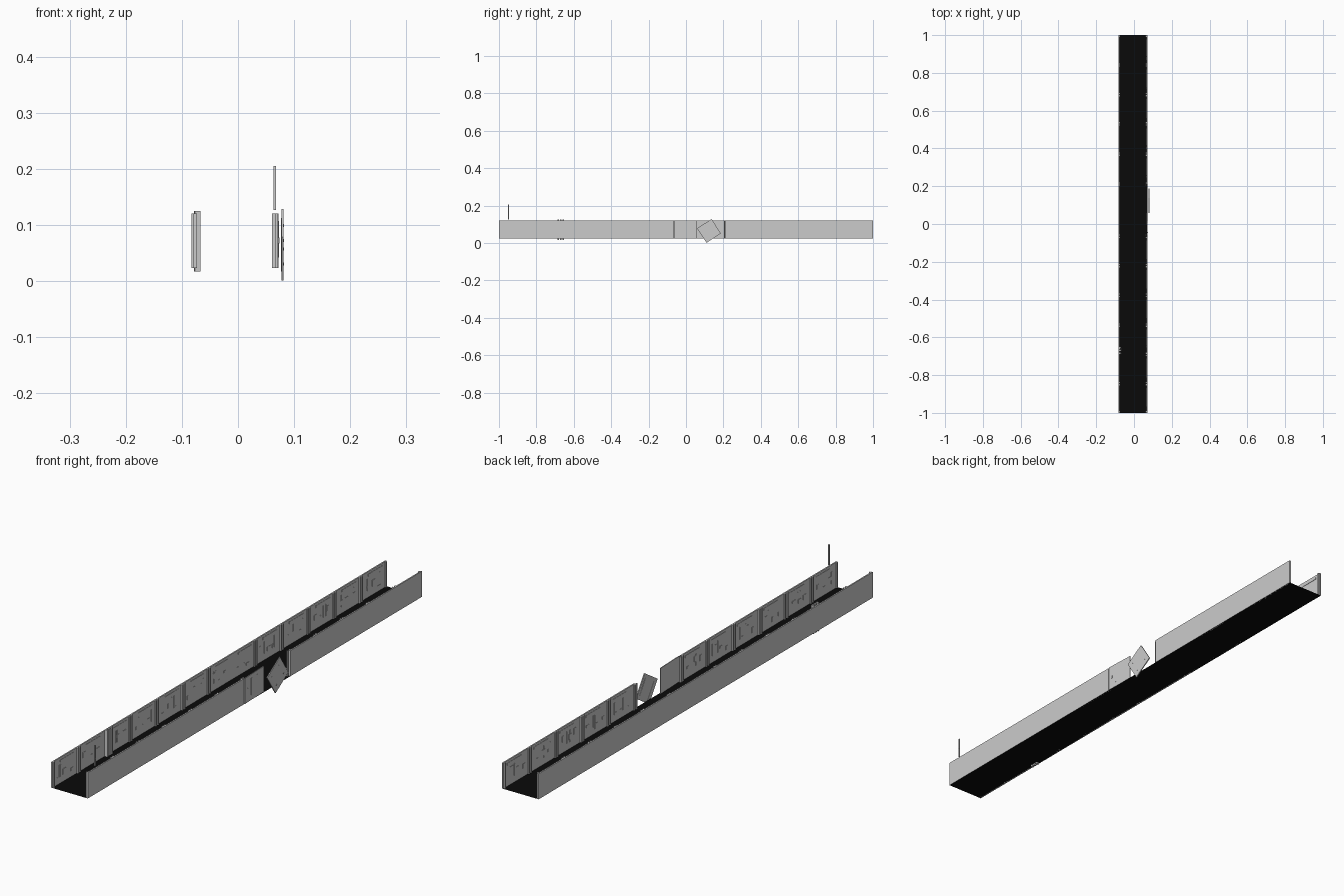
import bpy, math, random
from mathutils import Matrix, Vector

if "Cube" in bpy.data.objects:
    bpy.data.objects.remove(bpy.data.objects["Cube"])

random.seed(4)
Z0, Z1 = 0.024, 0.121
ZC, H = (Z0 + Z1) / 2, Z1 - Z0
SEAMS = [-1, -.845, -.69, -.535, -.377, -.22, -.065, .07, .212, .37, .53, .685, .842, 1]
LEFT, RIGHT = -0.083, 0.071          # outer wall faces


def mesh_from_boxes(name, boxes, matrix=None):
    """One object from a list of ((x0, x1), (y0, y1), (z0, z1)) boxes."""
    verts, faces = [], []
    for xs, ys, zs in boxes:
        b = len(verts)
        xs, ys, zs = sorted(xs), sorted(ys), sorted(zs)
        verts += [(x, y, z) for x in xs for y in ys for z in zs]
        faces += [tuple(b + i for i in f) for f in
                  ((0, 1, 3, 2), (4, 6, 7, 5), (0, 4, 5, 1),
                   (2, 3, 7, 6), (0, 2, 6, 4), (1, 5, 7, 3))]
    me = bpy.data.meshes.new(name)
    me.from_pydata(verts, [], faces)
    ob = bpy.data.objects.new(name, me)
    bpy.context.collection.objects.link(ob)
    if matrix is not None:
        ob.matrix_world = matrix
    return ob


# Black trench floor, a single sheet
me = bpy.data.meshes.new("trench_floor")
me.from_pydata([(LEFT, -1, Z0), (RIGHT, -1, Z0), (RIGHT, 1, Z0), (LEFT, 1, Z0)],
               [], [(0, 1, 2, 3)])
floor = bpy.data.objects.new("trench_floor", me)
bpy.context.collection.objects.link(floor)
black = bpy.data.materials.new("black")
black.diffuse_color = (0.003, 0.003, 0.003, 1)
black.use_nodes = True
black.node_tree.nodes["Principled BSDF"].inputs["Base Color"].default_value = black.diffuse_color
me.materials.append(black)


def wall(side, outer, inward, outer_spans, skipped_panels, skipped_ribs):
    def depth(a, b):
        return (outer + inward * a, outer + inward * b)

    # Smooth outer skin
    mesh_from_boxes(side + "_outer_skin",
                    [(depth(0, .002), s, (Z0, Z1)) for s in outer_spans])
    panels, ribs, details = [], [], []
    for i, (a, b) in enumerate(zip(SEAMS, SEAMS[1:])):
        if i in skipped_panels:
            continue
        panels.append((depth(.002, .005), (a, b), (Z0, Z1)))
        w = b - a
        face = depth(.005, .0062)
        # Shallow strip near the top, service plates and slots below
        details.append((face, (a + .30 * w, a + .85 * w), (.104, .112)))
        for k in range(3):
            y = a + w * (.2 + .24 * k) + random.uniform(-.008, .008)
            z = random.uniform(.04, .07)
            details.append((face, (y, y + random.uniform(.006, .02)),
                            (z, z + random.uniform(.006, .024))))
        for k in range(2):
            y = a + w * random.uniform(.2, .8)
            details.append((face, (y, y + .003), (.05, .095)))
    # Paired upright ribs at the seams
    for i, y in enumerate(SEAMS):
        if i in skipped_ribs:
            continue
        for s in (-1, 1):
            c = y + s * .006
            if abs(c) < 1:
                ribs.append((depth(.005, .010), (c - .003, c + .003), (Z0, Z1)))
    mesh_from_boxes(side + "_inner_panels", panels)
    mesh_from_boxes(side + "_ribs", ribs)
    mesh_from_boxes(side + "_panel_details", details)


wall("left", LEFT, 1, [(-1, 1)], [], [2, 7])
wall("right", RIGHT, -1, [(-1, -.065), (.212, 1)], [6, 7], [7])

# Panel still hanging in the right wall opening, tipped slightly outward
hang = Matrix.Translation((.069, -.002, ZC)) @ Matrix.Rotation(math.radians(2), 4, 'Z')
mesh_from_boxes("hanging_panel", [
    ((-.0015, .0015), (-.06, .06), (-H / 2, H / 2)),
    ((.0015, .003), (-.022, -.018), (-.03, .035)),
    ((.0015, .003), (.015, .019), (-.03, .035)),
    ((.0015, .003), (-.045, -.04), (-.005, .005)),
], hang)

# Loose panel knocked out of the wall and turned
loose = Matrix.Translation((.079, .123, .065)) @ Matrix.Rotation(math.radians(33), 4, 'X')
h = .046
mesh_from_boxes("loose_panel", [
    ((-.0018, .0018), (-h, h), (-h, h)),
    *[((.0018, .0026), (y - .002, y + .002), (z - .002, z + .002))
      for y in (-.025, .025) for z in (-.025, .025)],
    *[((-.0026, -.0018), (y - .003, y + .003), (-.035, .035)) for y in (-.03, .03)],
], loose)

# Displaced uprights on the left wall
for n, (y, ang) in enumerate(((-.683, 8), (-.669, -6), (-.656, 10))):
    m = Matrix.Translation((-.0725, y, .071)) @ Matrix.Rotation(math.radians(ang), 4, 'Z')
    mesh_from_boxes(f"displaced_upright_{n + 1}",
                    [((-.005, .005), (-.004, .004), (-.054, .054))], m)

# Slim segmented post above the right wall
mesh_from_boxes("marker_post", [
    ((.063, .068), (-.9515, -.9465), (.127, .155)),
    ((.0635, .0675), (-.951, -.947), (.155, .164)),
    ((.063, .068), (-.9515, -.9465), (.164, .205)),
])
